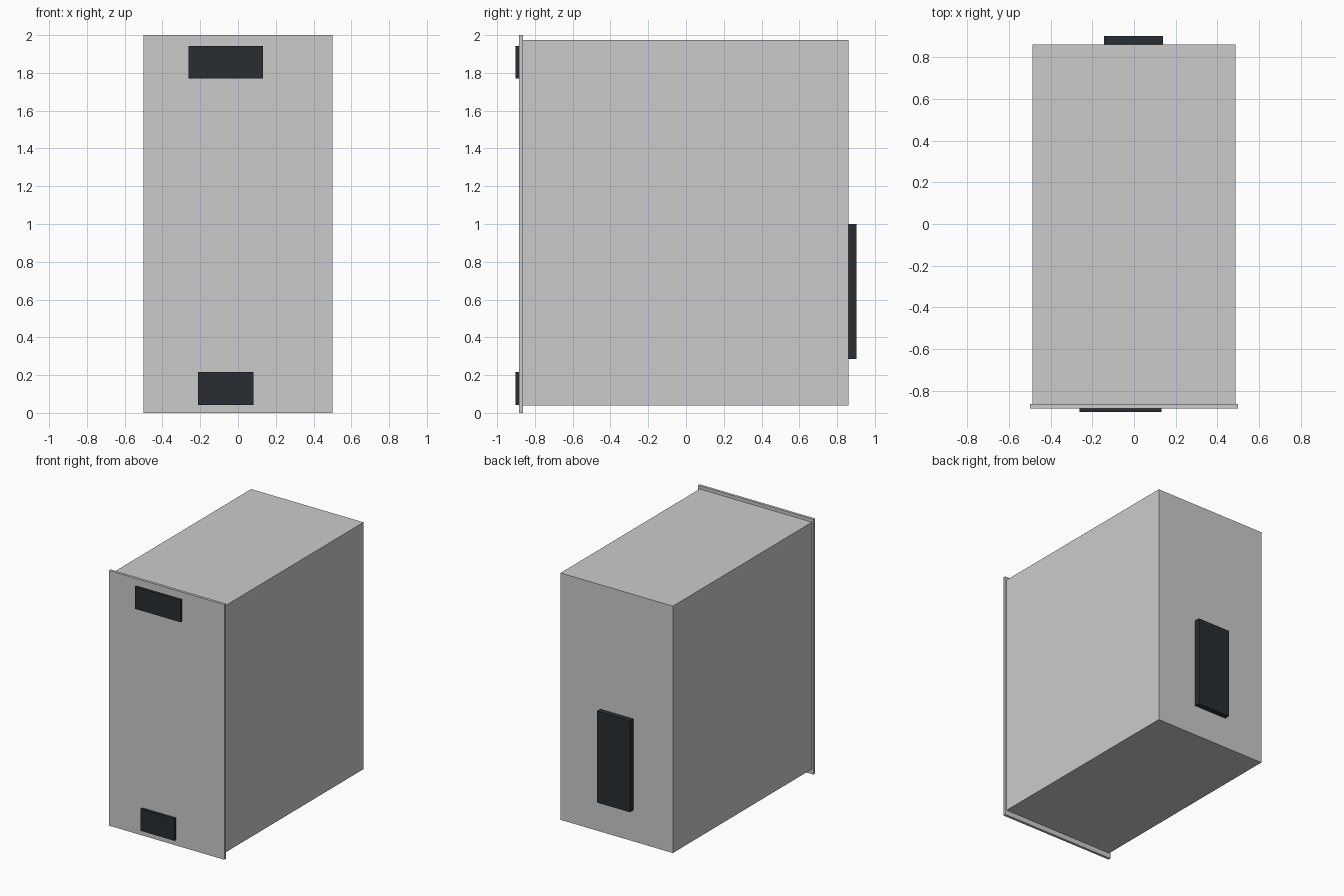
import bpy
from mathutils import Vector

if "Cube" in bpy.data.objects:
    bpy.data.objects.remove(bpy.data.objects["Cube"])


def box(name, lo, hi, mat=None):
    """Axis-aligned box between two corners."""
    lo, hi = Vector(lo), Vector(hi)
    bpy.ops.mesh.primitive_cube_add(size=1, location=(lo + hi) / 2)
    ob = bpy.context.object
    ob.name = name
    ob.scale = hi - lo
    bpy.ops.object.transform_apply(location=False, rotation=False, scale=True)
    if mat:
        ob.data.materials.append(mat)
    return ob


dark = bpy.data.materials.new("dark_plastic")
dark.diffuse_color = (0.022, 0.027, 0.032, 1)
dark.use_nodes = True
dark.node_tree.nodes["Principled BSDF"].inputs["Base Color"].default_value = dark.diffuse_color

PANEL_FRONT, PANEL_BACK, BODY_BACK, DEPTH = -0.884, -0.863, 0.86, 0.902

# Main housing and slightly larger front panel
box("housing", (-0.488, PANEL_BACK, 0.04), (0.486, BODY_BACK, 1.975))
box("front_panel", (-0.5, PANEL_FRONT, 0), (0.5, PANEL_BACK, 2))

# Dark raised plates on the front panel
box("upper_front_plate", (-0.262, -DEPTH, 1.77), (0.133, PANEL_FRONT, 1.943), dark)
box("lower_front_plate", (-0.212, -DEPTH, 0.043), (0.082, PANEL_FRONT, 0.217), dark)

# Dark raised plate on the back
box("rear_plate", (-0.145, BODY_BACK, 0.284), (0.14, DEPTH, 1.0), dark)
